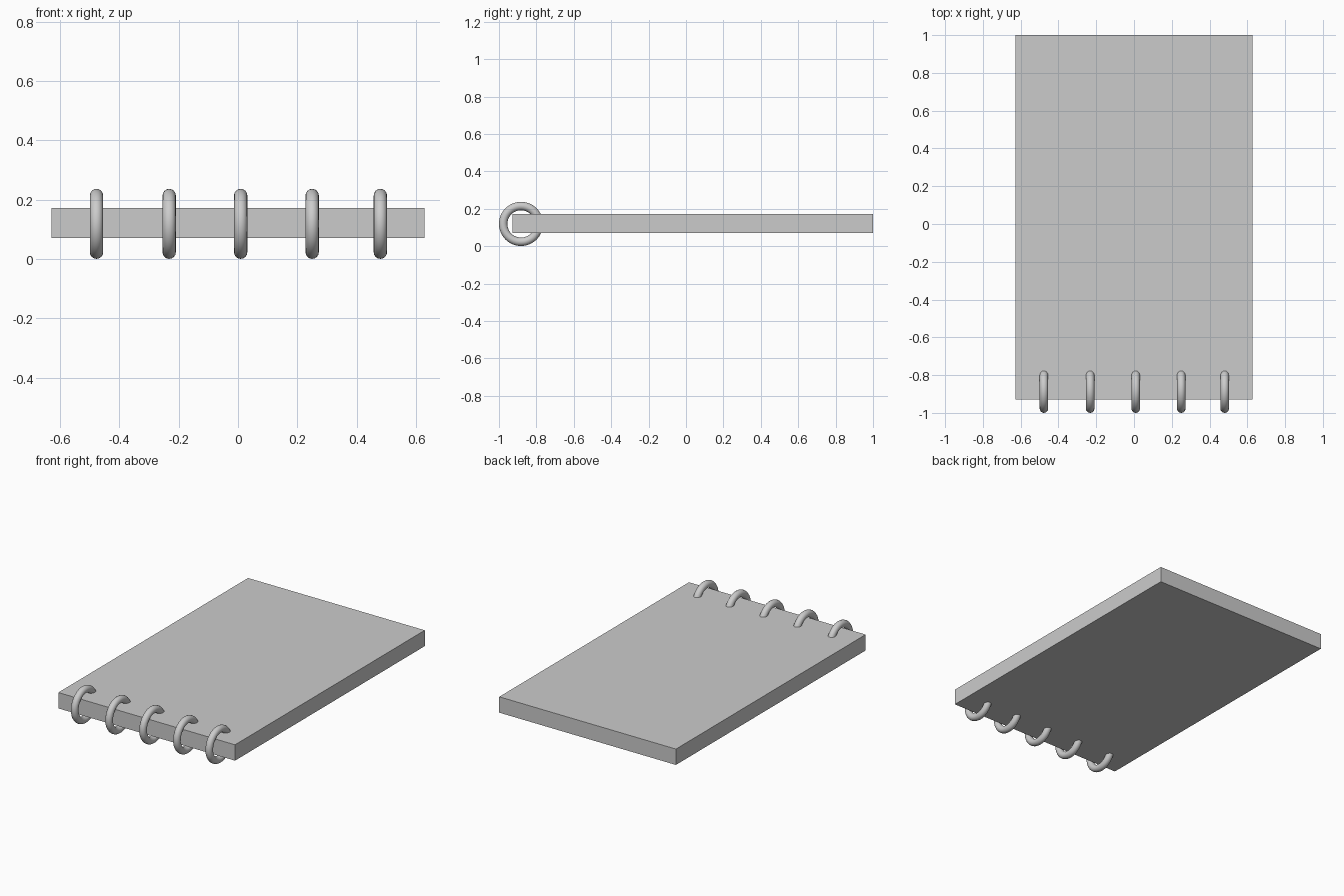
import bpy
import math

if "Cube" in bpy.data.objects:
    bpy.data.objects.remove(bpy.data.objects["Cube"])

# page block
bpy.ops.mesh.primitive_cube_add(size=1, location=(0, 0.036, 0.122))
block = bpy.context.object
block.name = "page_block"
block.scale = (1.257, 1.928, 0.102)
bpy.ops.object.transform_apply(location=False, rotation=False, scale=True)

# binding rings threaded through the front edge
for i, x in enumerate((-0.477, -0.232, 0.009, 0.25, 0.48)):
    bpy.ops.mesh.primitive_torus_add(
        major_radius=0.0955, minor_radius=0.0225,
        major_segments=48, minor_segments=16,
        location=(x, -0.882, 0.119), rotation=(0, math.pi / 2, 0))
    ring = bpy.context.object
    ring.name = f"binding_ring_{i + 1}"
    bpy.ops.object.shade_smooth()
